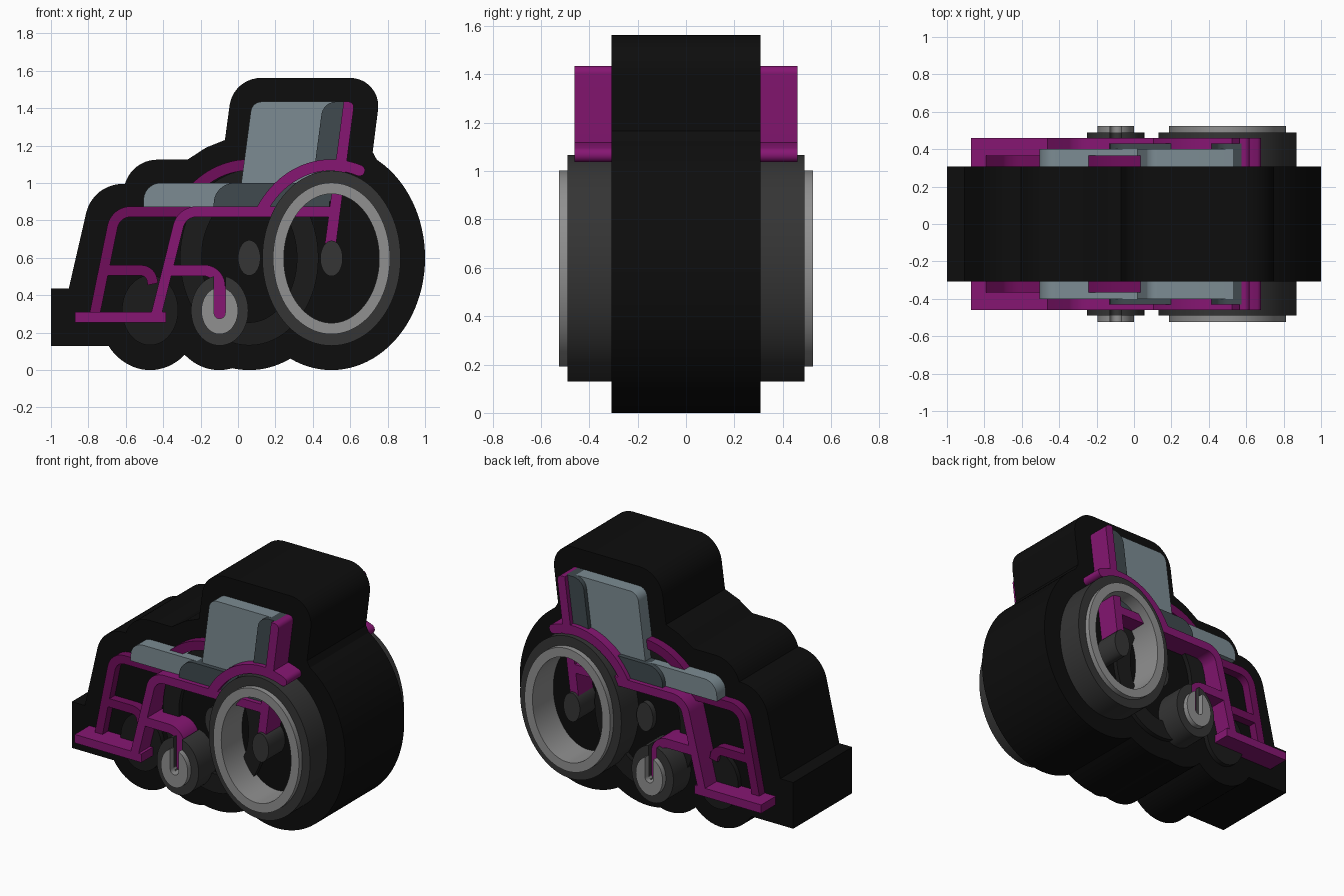
import bpy
from math import cos, sin, pi, radians
from mathutils import Vector

if "Cube" in bpy.data.objects:
    bpy.data.objects.remove(bpy.data.objects["Cube"])


def material(name, rgb):
    m = bpy.data.materials.new(name)
    m.diffuse_color = (*rgb, 1)
    m.use_nodes = True
    m.node_tree.nodes["Principled BSDF"].inputs["Base Color"].default_value = m.diffuse_color
    return m


BLACK = material("black", (0.004, 0.004, 0.004))
SHADOW = material("shadow_grey", (0.011, 0.011, 0.011))
RUBBER = material("rubber", (0.035, 0.035, 0.035))
RIM = material("rim_grey", (0.28, 0.28, 0.28))
PURPLE = material("purple", (0.24, 0.008, 0.17))
DARK_PURPLE = material("dark_purple", (0.16, 0.004, 0.105))
PAD = material("pad_grey", (0.20, 0.26, 0.29))
PAD_SIDE = material("pad_side_grey", (0.05, 0.068, 0.077))


def ellipse(cx, cz, rx, rz, n=72):
    return [(cx + rx * cos(2 * pi * i / n), cz + rz * sin(2 * pi * i / n)) for i in range(n)]


def fillet(pts, closed=True, steps=10):
    """Round each (x, z, radius) corner with a circular arc."""
    out = []
    n = len(pts)
    for i, (x, z, r) in enumerate(pts):
        p = Vector((x, z))
        if r == 0 or (not closed and i in (0, n - 1)):
            out.append((x, z))
            continue
        a = (Vector(pts[i - 1][:2]) - p).normalized()
        b = (Vector(pts[(i + 1) % n][:2]) - p).normalized()
        half = a.angle(b) / 2
        centre = p + (a + b).normalized() * (r / sin(half))
        t = r / (sin(half) / cos(half))
        s, e = p + a * t - centre, p + b * t - centre
        turn = s.angle_signed(e)
        for k in range(steps + 1):
            ang = -turn * k / steps
            out.append((centre.x + s.x * cos(ang) - s.y * sin(ang),
                        centre.y + s.x * sin(ang) + s.y * cos(ang)))
    return out


def plate(name, loops, half, mat):
    """Fill closed outlines in the xz plane, extruded to y = -half..half."""
    cu = bpy.data.curves.new(name, 'CURVE')
    cu.dimensions, cu.fill_mode, cu.extrude = '2D', 'BOTH', half
    for loop in loops:
        sp = cu.splines.new('POLY')
        sp.points.add(len(loop) - 1)
        for p, (x, z) in zip(sp.points, loop):
            p.co = (x, z, 0, 1)
        sp.use_cyclic_u = True
    ob = bpy.data.objects.new(name, cu)
    ob.rotation_euler.x = pi / 2
    bpy.context.collection.objects.link(ob)
    bpy.ops.object.select_all(action='DESELECT')
    ob.select_set(True)
    bpy.context.view_layer.objects.active = ob
    bpy.ops.object.convert(target='MESH')
    ob = bpy.context.object
    ob.data.materials.clear()
    ob.data.materials.append(mat)
    bpy.ops.object.shade_smooth_by_angle(angle=radians(25))
    return ob


def bar(name, path, half, mat, width=0.056, round_end=False):
    """Constant-width strip following a path."""
    v = [Vector(p) for p in path]
    left, right = [], []
    for i, p in enumerate(v):
        d = (v[min(i + 1, len(v) - 1)] - v[max(i - 1, 0)]).normalized()
        nrm = Vector((-d.y, d.x)) * width / 2
        left.append(tuple(p + nrm))
        right.append(tuple(p - nrm))
    cap = []
    if round_end:
        for k in range(1, 10):
            a = pi * k / 10
            cap.append(tuple(v[-1] + nrm * cos(a) + d * (width / 2) * sin(a)))
    return plate(name, [left + cap + right[::-1]], half, mat)


def slotted_disc(name, cx, cz, rx, rz, half, mat, w=0.03, slot_z=0.305):
    """Disc with a slot from the top, where the fork sits."""
    gap = math_asin(w / rx)
    n = 60
    rim = []
    for i in range(n + 1):
        a = pi / 2 + gap + (2 * pi - 2 * gap) * i / n
        rim.append((cx + rx * cos(a), cz + rz * sin(a)))
    slot = [(cx + w * cos(pi * k / 10), slot_z - w * sin(pi * k / 10)) for k in range(11)]
    return plate(name, [rim + slot], half, mat)


def math_asin(s):
    return Vector((1, 0)).angle(Vector(((1 - s * s) ** 0.5, s)))


# Black backing silhouette
backing = fillet([
    (-1, 0.13, 0), (-1, 0.435, 0), (-0.905, 0.435, 0), (-0.775, 1.0, 0.20),
    (-0.605, 0.995, 0), (-0.555, 1.125, 0.18), (-0.27, 1.125, 0), (-0.17, 1.19, 0),
    (-0.07, 1.23, 0), (-0.025, 1.562, 0.17), (0.77, 1.562, 0.15), (0.72, 1.165, 0),
    (0.75, 1.11, 0), (0.75, 0.13, 0)])
plate("backing_body", [backing], 0.308, BLACK)
for nm, cx in (("near", 0.5), ("far", 0.06)):
    plate(f"backing_{nm}_wheel", [ellipse(cx, 0.6, 0.5, 0.6, 96)], 0.308, BLACK)
for nm, cx in (("near", -0.1), ("far", -0.47)):
    plate(f"backing_{nm}_caster", [ellipse(cx, 0.32, 0.277, 0.32)], 0.308, BLACK)

# Far wheels, low relief on the backing
plate("far_tire", [ellipse(0.06, 0.6, 0.37, 0.468), ellipse(0.06, 0.6, 0.255, 0.345)], 0.34, SHADOW)
plate("far_hub", [ellipse(0.06, 0.6, 0.06, 0.095, 40)], 0.345, RUBBER)
plate("far_caster", [ellipse(-0.47, 0.32, 0.15, 0.187)], 0.34, SHADOW)


def fender(name, cx, half, mat):
    path = [(cx + 0.435 * cos(radians(a)), 0.6 + 0.497 * sin(radians(a))) for a in range(150, 69, -4)]
    bar(name, path, half, mat, width=0.06, round_end=True)


# Far side of the frame
bar("far_frame", fillet([(-0.77, 0.28, 0), (-0.655, 0.847, 0.10), (-0.2, 0.847, 0)], False), 0.365, DARK_PURPLE)
bar("far_fork", fillet([(-0.71, 0.533, 0), (-0.47, 0.533, 0.06), (-0.455, 0.46, 0)], False), 0.365, DARK_PURPLE)
fender("far_fender", 0.06, 0.365, DARK_PURPLE)

# Seat and backrest
plate("seat", [fillet([(-0.505, 0.873, 0), (-0.505, 1.0, 0.09), (0.3, 1.0, 0), (0.3, 0.873, 0)])], 0.40, PAD)
plate("backrest", [fillet([(0.015, 0.98, 0), (0.075, 1.435, 0.06), (0.53, 1.435, 0), (0.47, 0.98, 0)])], 0.40, PAD)
plate("seat_side", [fillet([(-0.13, 0.87, 0), (-0.13, 1.0, 0.11), (0.49, 1.0, 0), (0.49, 0.87, 0)])], 0.43, PAD_SIDE)
plate("backrest_side", [fillet([(0.385, 0.9, 0), (0.455, 1.435, 0.08), (0.575, 1.435, 0), (0.51, 0.9, 0)])], 0.43, PAD_SIDE)

# Near side of the frame
bar("near_frame", fillet([(-0.44, 0.285, 0), (-0.30, 0.847, 0.10), (0.53, 0.847, 0)], False), 0.46, PURPLE)
bar("footrest", [(-0.872, 0.283), (-0.385, 0.283)], 0.46, PURPLE)
bar("near_fork", fillet([(-0.37, 0.533, 0), (-0.098, 0.533, 0.085), (-0.098, 0.305, 0)], False), 0.46, PURPLE, 0.06, True)
plate("back_post", [fillet([(0.46, 0.64, 0), (0.565, 1.435, 0), (0.623, 1.435, 0.03), (0.52, 0.64, 0)])], 0.46, PURPLE)
fender("near_fender", 0.5, 0.46, PURPLE)

# Near wheel
plate("near_tire", [ellipse(0.5, 0.598, 0.37, 0.468, 96), ellipse(0.5, 0.598, 0.29, 0.38, 96)], 0.49, RUBBER)
plate("near_rim", [ellipse(0.5, 0.597, 0.313, 0.405, 96), ellipse(0.5, 0.597, 0.255, 0.345, 96)], 0.525, RIM)
plate("near_hub", [ellipse(0.5, 0.597, 0.06, 0.095, 40)], 0.48, RUBBER)

# Near caster
slotted_disc("near_caster_tire", -0.098, 0.318, 0.153, 0.187, 0.49, RUBBER)
slotted_disc("near_caster_rim", -0.098, 0.317, 0.098, 0.125, 0.525, RIM)
